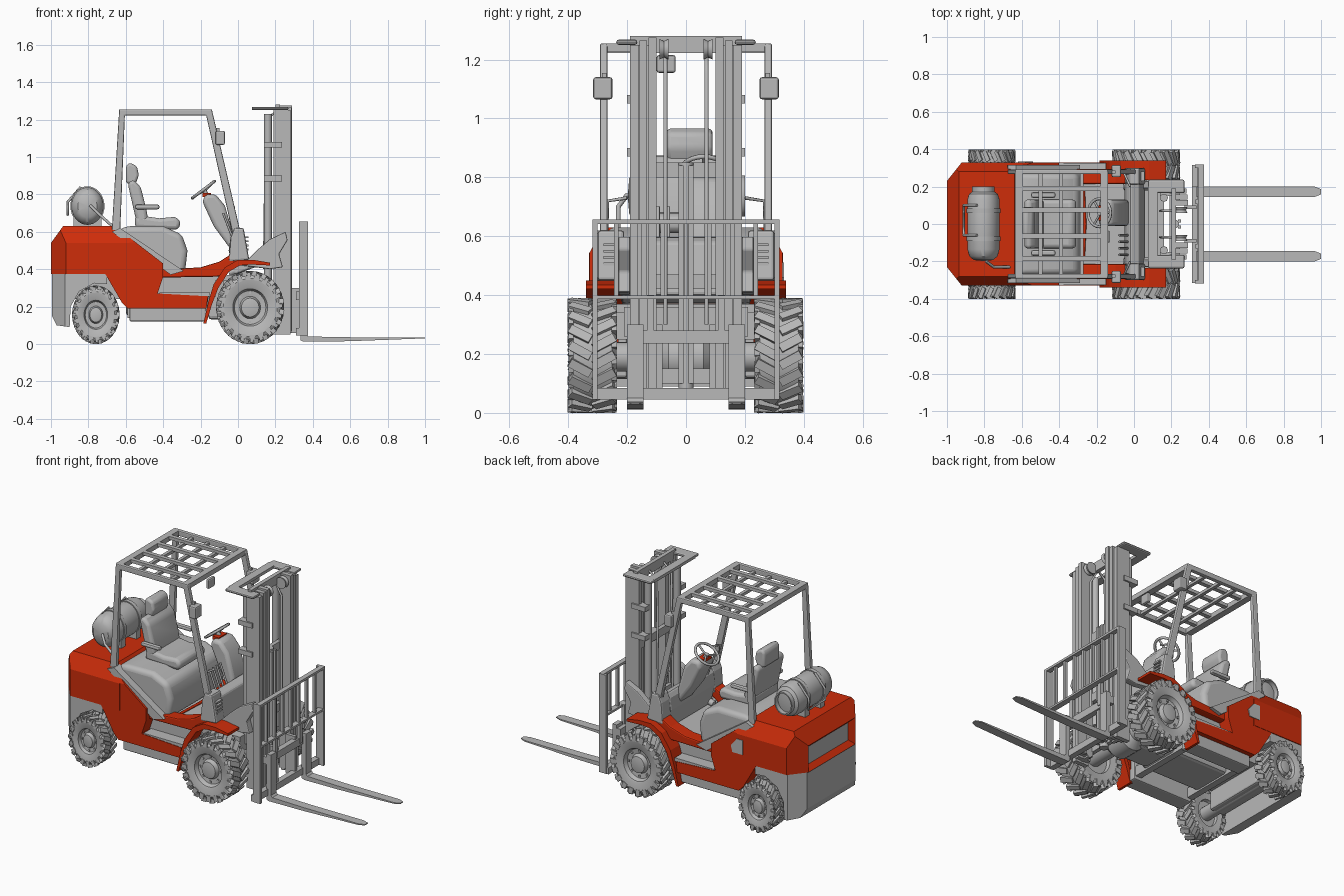
import bpy, bmesh, math
from mathutils import Vector, Matrix

cube = bpy.data.objects.get("Cube")
if cube:
    bpy.data.objects.remove(cube)


def material(name, rgb):
    m = bpy.data.materials.new(name)
    m.use_nodes = True
    m.diffuse_color = (*rgb, 1)
    m.node_tree.nodes["Principled BSDF"].inputs["Base Color"].default_value = (*rgb, 1)
    return m


RED = material("red paint", (0.62, 0.026, 0.003))
GREY = material("grey metal", (0.48, 0.48, 0.48))


def finish(name, bm, mat=GREY, bevel=0, segs=2, smooth=False, extra=None):
    bmesh.ops.recalc_face_normals(bm, faces=bm.faces)
    me = bpy.data.meshes.new(name)
    bm.to_mesh(me)
    bm.free()
    ob = bpy.data.objects.new(name, me)
    bpy.context.collection.objects.link(ob)
    for m in (mat, extra):
        if m:
            me.materials.append(m)
    if bevel:
        b = ob.modifiers.new("bevel", "BEVEL")
        b.width, b.segments, b.limit_method = bevel, segs, 'ANGLE'
    if smooth:
        bpy.ops.object.select_all(action='DESELECT')
        ob.select_set(True)
        bpy.context.view_layer.objects.active = ob
        bpy.ops.object.shade_smooth_by_angle(angle=math.radians(35))


def add_box(bm, lo, hi, mat=Matrix()):
    c = [(a + b) / 2 for a, b in zip(lo, hi)]
    d = [abs(b - a) for a, b in zip(lo, hi)]
    bmesh.ops.create_cube(bm, size=1, matrix=mat @ Matrix.Translation(c) @ Matrix.Diagonal((*d, 1)))


def box(name, x0, x1, y0, y1, z0, z1, mat=GREY, **k):
    bm = bmesh.new()
    add_box(bm, (x0, y0, z0), (x1, y1, z1))
    finish(name, bm, mat, **k)


def prism_bm(pts, y0, y1):
    """Side outline (x, z) extruded across y."""
    bm = bmesh.new()
    f = bm.faces.new([bm.verts.new((x, y0, z)) for x, z in pts])
    r = bmesh.ops.extrude_face_region(bm, geom=[f])
    bmesh.ops.translate(bm, vec=(0, y1 - y0, 0), verts=[v for v in r["geom"] if isinstance(v, bmesh.types.BMVert)])
    bmesh.ops.recalc_face_normals(bm, faces=bm.faces)
    return bm


def prism(name, pts, y0, y1, mat=GREY, **k):
    finish(name, prism_bm(pts, y0, y1), mat, **k)


def slice_off(bm, point, normal):
    bmesh.ops.bisect_plane(bm, geom=bm.verts[:] + bm.edges[:] + bm.faces[:], plane_co=point, plane_no=normal, clear_outer=True)
    bmesh.ops.holes_fill(bm, edges=[e for e in bm.edges if e.is_boundary], sides=0)
    bmesh.ops.recalc_face_normals(bm, faces=bm.faces)


def lathe_bm(profile, center, steps=40, sx=1):
    """Profile of (radius, y) turned about the y axis."""
    bm, rings = bmesh.new(), []
    for i in range(steps):
        a = 2 * math.pi * i / steps
        rings.append([bm.verts.new((center[0] + sx * r * math.cos(a), center[1] + y, center[2] + r * math.sin(a))) for r, y in profile])
    for i in range(steps):
        p, q = rings[i], rings[(i + 1) % steps]
        for j in range(len(profile) - 1):
            bm.faces.new((p[j], q[j], q[j + 1], p[j + 1]))
    bmesh.ops.remove_doubles(bm, verts=bm.verts, dist=1e-5)
    return bm


def tube(name, pts, r, mat=GREY, closed=False):
    cu = bpy.data.curves.new(name, 'CURVE')
    cu.dimensions, cu.bevel_depth, cu.bevel_resolution, cu.use_fill_caps = '3D', r, 2, True
    sp = cu.splines.new('POLY')
    sp.points.add(len(pts) - 1)
    for p, co in zip(sp.points, pts):
        p.co = (*co, 1)
    sp.use_cyclic_u = closed
    bpy.context.collection.objects.link(bpy.data.objects.new(name, cu))
    cu.materials.append(mat)


# Wheels: turned tyre and dished rim, angled tread lugs, wheel nuts
def wheel(name, x, z, y0, y1, R, rim, sx, s, lugs):
    w, yc = (y1 - y0) / 2, s * (y0 + y1) / 2
    prof = [(0, -.6), (rim, -.6), (rim * 1.05, -.9), (R * .8, -.98), (R * .92, -.8), (R * .95, 0), (R * .92, .8), (R * .8, .98),
            (rim * 1.08, .9), (rim, .85), (rim * .9, .55), (rim * .6, .5), (rim * .5, .8), (rim * .3, .85), (0, .85)]
    bm = lathe_bm([(r, s * y * w) for r, y in prof], (0, 0, 0))
    for i in range(lugs):
        for side in (-1, 1):
            turn = Matrix.Rotation(2 * math.pi * (i + .25 * side) / lugs, 4, 'Y')
            skew = Matrix.Translation((0, side * w * .5, R * .93)) @ Matrix.Rotation(side * .5, 4, 'Z')
            h = R * math.pi / lugs * .5
            add_box(bm, (-h, -w * .52, -R * .06), (h, w * .46, R * .07), turn @ skew)
            shoulder = Matrix.Translation((0, side * w * .9, R * .86))
            add_box(bm, (-h, -w * .12, -R * .1), (h, w * .1, R * .1), turn @ shoulder)
    for i in range(8):
        add_box(bm, (-.006, s * w * .5 - .008, rim * .72), (.006, s * w * .5 + .01, rim * .72 + .012), Matrix.Rotation(i * math.pi / 4, 4, 'Y'))
    bmesh.ops.transform(bm, matrix=Matrix.Translation((x, yc, z)) @ Matrix.Diagonal((sx, 1, 1, 1)), verts=bm.verts)
    finish(name, bm, smooth=True)


# Rear counterweight: red upper block with recessed rear panel, grey lower block with wheel arches
top = prism_bm([(-1, .375), (-1, .54), (-.935, .63), (-.64, .63), (-.58, .55), (-.58, .375)], -.33, .33)
low = prism_bm([(-.995, .375), (-.995, .15), (-.97, .1), (-.9, .09), (-.895, .2), (-.85, .28), (-.77, .325), (-.7, .32), (-.7, .375)], -.325, .325)
for s in (-1, 1):
    for bm in (top, low):
        slice_off(bm, (-1, s * .23, 0), (-.1, s * .08, 0))
    slice_off(top, (0, s * .33, .54), (0, s * .09, .05))
rear = max((f for f in top.faces if f.normal.x < -.99), key=lambda f: f.calc_area())
bmesh.ops.inset_region(top, faces=[rear], thickness=.04)
bmesh.ops.translate(top, vec=(.03, 0, 0), verts=rear.verts)
rear.material_index = 1
finish("counterweight_upper", top, RED, extra=GREY)
finish("counterweight_lower", low)

# Chassis, floor and axles
box("engine_pan", -.6, -.16, -.13, .13, .15, .36, bevel=.02)
box("gearbox", -.16, .12, -.09, .09, .13, .36, bevel=.02)
box("front_bulkhead", -.08, .16, -.21, .21, .26, .36)
box("rear_subframe", -.9, -.6, -.19, .19, .24, .36)
box("cab_floor", -.6, .05, -.25, .25, .34, .37)
for x in (-.57, -.2):
    box("chassis_crossmember", x - .02, x + .02, -.25, .25, .14, .2)
finish("front_axle", lathe_bm([(0, -.28), (.05, -.28), (.05, -.1), (.09, -.06), (.09, .06), (.05, .1), (.05, .28), (0, .28)], (.065, 0, .19), 24), smooth=True)
finish("rear_axle", lathe_bm([(0, -.3), (.04, -.3), (.04, .3), (0, .3)], (-.76, 0, .155), 20), smooth=True)
box("rear_axle_beam", -.81, -.71, -.2, .2, .12, .24, bevel=.01)

for s, side in ((-1, "right"), (1, "left")):
    wheel("front_wheel_" + side, .065, .195, .235, .398, .194, .1, .93, s, 20)
    wheel("rear_wheel_" + side, -.76, .156, .27, .398, .155, .078, .81, s, 18)
    box("chassis_rail_" + side, -.58, -.17, s * .2, s * .3, .12, .26, bevel=.008)

    # Red flank with chamfered shoulder, narrower upper sill, grey step between them
    flank = prism_bm([(-.71, .375), (-.7, .6), (-.62, .6), (-.4, .43), (-.4, .36), (-.43, .27), (-.16, .255), (-.17, .19), (-.59, .19), (-.62, .22)], s * .23, s * .328)
    slice_off(flank, (0, s * .33, .54), (0, s * .09, .05))
    finish("flank_" + side, flank, RED)
    prism("upper_sill_" + side, [(-.45, .44), (-.36, .4), (-.2, .41), (-.1, .44), (-.03, .485), (0, .44), (-.1, .36), (-.42, .355)],
          s * .215, s * .295, RED, bevel=.008)
    box("step_" + side, -.42, -.15, s * .2, s * .325, .255, .275)
    box("step_back_" + side, -.43, -.12, s * .2, s * .25, .25, .37)
    outer = [(-.185, .11), (-.16, .22), (-.13, .32), (-.07, .41), (0, .45), (.08, .45), (.17, .435)]
    inner = [(.17, .42), (.07, .425), (.01, .42), (-.05, .385), (-.105, .3), (-.14, .21), (-.17, .11)]
    prism("front_fender_" + side, outer + inner, s * .235, s * .34, RED)

    # Overhead guard side frame and diagonal sill
    prism("guard_frame_" + side, [(-.675, .6), (-.635, 1.255), (-.14, 1.255), (.05, .44), (.005, .44), (-.17, 1.222), (-.605, 1.222), (-.63, .6)],
          s * .266, s * .292, bevel=.006)
    prism("hood_sill_" + side, [(-.675, .6), (-.63, .62), (-.29, .39), (-.36, .37)], s * .255, s * .315)

    # Front cowl box with louvres, grab rail, lamp
    prism("cowl_" + side, [(-.05, .44), (-.04, .57), (-.02, .62), (.03, .62), (.06, .45)], s * .21, s * .3, bevel=.01)
    for i in range(4):
        box("cowl_louvre_" + side, .03, .055, s * .23, s * .28, .5 + i * .022, .51 + i * .022)
    tube("grab_rail_" + side, [(-.03, s * .27, .6), (-.05, s * .265, .72), (-.02, s * .2, .73)], .006)
    box("work_lamp_" + side, -.12, -.07, s * .25, s * .315, 1.065, 1.14, bevel=.008)
    box("lamp_bracket_" + side, -.15, -.1, s * .27, s * .285, 1.13, 1.155)

    # Mast uprights, lift cylinder, tilt bracket
    for n, x0, x1, y0, y1, z0, z1 in (("outer", .19, .28, .162, .19, .05, 1.25), ("middle", .2, .285, .132, .158, .06, 1.265), ("inner", .21, .29, .1, .128, .07, 1.275)):
        box("mast_%s_rail_%s" % (n, side), x0, x1, s * y0, s * y1, z0, z1)
    box("mast_web_" + side, .225, .245, s * .1, s * .19, .06, 1.25)
    tube("lift_cylinder_" + side, [(.16, s * .14, .3), (.16, s * .14, 1.23)], .022)
    tube("hydraulic_hose_" + side, [(.14, s * .07, .4), (.15, s * .07, 1.2), (.2, s * .07, 1.24), (.25, s * .07, 1.15), (.25, s * .07, .3)], .007)
    for z in (.87, 1.05):
        box("mast_clamp_" + side, .14, .235, s * .15, s * .2, z, z + .03)
    finish("chain_pulley_" + side, lathe_bm([(0, -.015), (.035, -.015), (.028, 0), (.035, .015), (0, .015)], (.25, s * .075, 1.235), 20), smooth=True)
    box("mast_chain_" + side, .235, .25, s * .008, s * .025, .1, .84)
    prism("tilt_bracket_" + side, [(.02, .42), (.1, .5), (.17, .56), (.255, .6), (.265, .555), (.22, .48), (.24, .41), (.17, .4)], s * .19, s * .23, bevel=.006)
    tube("tilt_cylinder_" + side, [(-.05, s * .2, .38), (.2, s * .2, .47)], .02)
    box("mast_top_wing_" + side, .075, .27, s * .165, s * .237, 1.25, 1.268, bevel=.02)

    # Forks: upright shank and tapered tine
    fork = prism_bm([(.335, .3), (.335, .02), (.35, .012), (.6, .015), (1, .03), (1, .036), (.6, .036), (.375, .04), (.365, .05), (.365, .3)], s * .145, s * .2)
    for t in (-1, 1):
        slice_off(fork, (1, s * .1725 + t * .014, 0), (.4, t, 0))
    finish("fork_" + side, fork)
    box("carriage_post_" + side, .325, .375, s * .3, s * .318, .045, .655)
    box("carriage_plate_" + side, .27, .335, s * .08, s * .1, .06, .3)

# Mast crosspieces and centre cylinder
box("mast_top_beam", .2, .225, -.19, .19, 1.222, 1.28)
box("mast_top_plate", .075, .125, -.2, .2, 1.25, 1.268)
for z in (.1, .42, .8):
    box("mast_crossbar", .19, .215, -.17, .17, z, z + .05)
tube("centre_cylinder", [(.215, 0, .08), (.215, 0, .85)], .026)

# Carriage and load backrest
for n, w, z0, z1 in (("lower", .315, .045, .085), ("upper", .2, .235, .28)):
    box("carriage_bar_" + n, .31, .345, -w, w, z0, z1)
box("backrest_top_rail", .345, .375, -.318, .318, .642, .656)
box("backrest_lower_rail", .34, .375, -.318, .318, .387, .399)
for i in range(-3, 4):
    box("backrest_bar", .35, .368, i * .079 - .007, i * .079 + .007, .39, .65)
for y in (-.12, .12):
    box("backrest_support", .33, .35, y - .012, y + .012, .25, .4)

# Overhead guard roof bars
for x in (-.62, -.165):
    box("guard_end_bar", x - .015, x + .025, -.28, .28, 1.225, 1.255)
for x in (-.5, -.39, -.28):
    box("guard_cross_bar", x - .01, x + .01, -.27, .27, 1.222, 1.24)
for y in (-.185, -.065, .075, .19):
    box("guard_long_bar", -.62, -.15, y - .013, y + .013, 1.235, 1.255)
box("cabin_mirror", -.15, -.13, -.1, -.035, 1.155, 1.215, bevel=.008)

# Engine hood and seat
prism("seat_hood", [(-.65, .38), (-.65, .6), (-.6, .63), (-.4, .63), (-.3, .585), (-.27, .5), (-.285, .37)], -.27, .27, bevel=.05, segs=5, smooth=True)
tube("hood_trim", [(-.3, -.24, .39), (-.27, -.18, .38), (-.262, 0, .38), (-.27, .18, .38), (-.3, .24, .39)], .008, RED)
prism("seat_cushion", [(-.55, .62), (-.55, .69), (-.42, .672), (-.33, .68), (-.305, .65), (-.32, .61)], -.13, .13, bevel=.025, segs=3, smooth=True)
prism("seat_back", [(-.54, .64), (-.59, .86), (-.56, .88), (-.52, .84), (-.49, .72), (-.48, .66)], -.13, .13, bevel=.025, segs=3, smooth=True)
prism("headrest", [(-.6, .86), (-.6, .95), (-.58, .97), (-.54, .95), (-.53, .9), (-.55, .85)], -.065, .09, bevel=.02, segs=3, smooth=True)
for s in (-1, 1):
    box("armrest", -.55, -.42, s * .14, s * .17, .72, .745, bevel=.01)

# Gas tank with collar, straps and cradle
cap = [(0, -.198), (.06, -.193), (.088, -.172), (.1, -.135), (.1, .13), (.09, .16), (.07, .172), (.07, .2), (.062, .2), (.062, .172), (0, .18)]
finish("gas_tank", lathe_bm(cap, (-.805, 0, .737), 36, .86), smooth=True)
for y in (-.08, .07):
    finish("tank_strap", lathe_bm([(.1, y - .012), (.106, y - .012), (.106, y + .012), (.1, y + .012)], (-.805, 0, .737), 36, .86), smooth=True)
    box("tank_cradle", -.88, -.73, y - .02, y + .02, .625, .68)
tube("tank_guard", [(-.84, -.06, .84), (-.91, -.06, .76), (-.91, -.06, .69), (-.91, .1, .69), (-.91, .1, .76), (-.84, .1, .84)], .007)
tube("gas_hose", [(-.79, -.2, .74), (-.75, -.23, .7), (-.66, -.23, .62)], .008)

# Dashboard, steering column and wheel, levers
prism("dashboard", [(-.02, .37), (-.05, .5), (-.04, .57), (-.02, .6), (.03, .58), (.06, .4)], -.22, .22, bevel=.01)
prism("steering_cowl", [(-.02, .48), (-.13, .63), (-.19, .76), (-.175, .8), (-.12, .8), (-.07, .74), (-.03, .6)], -.01, .13, bevel=.02, segs=3, smooth=True)
box("column_cap", -.19, -.145, .02, .1, .785, .806, RED)
tilt = Matrix.Translation((-.185, .06, .825)) @ Matrix.Rotation(-.65, 4, 'Y')
ring = [tilt @ Vector((.075 * math.cos(i * math.pi / 12), .075 * math.sin(i * math.pi / 12), 0)) for i in range(24)]
tube("steering_wheel", ring, .008, closed=True)
for i in (0, 8, 16):
    tube("steering_spoke", [ring[i], tilt @ Vector((0, 0, -.01))], .006)
tube("steering_shaft", [tilt @ Vector((0, 0, 0)), (-.13, .06, .72)], .014)
for i in range(4):
    tube("control_lever", [(-.03, -.06 - i * .035, .57), (-.08, -.06 - i * .035, .7)], .006)

# Vent plate on the left flank
prism("flank_vent", [(-.62, .42), (-.62, .51), (-.58, .51), (-.54, .46), (-.55, .42)], .326, .333)
